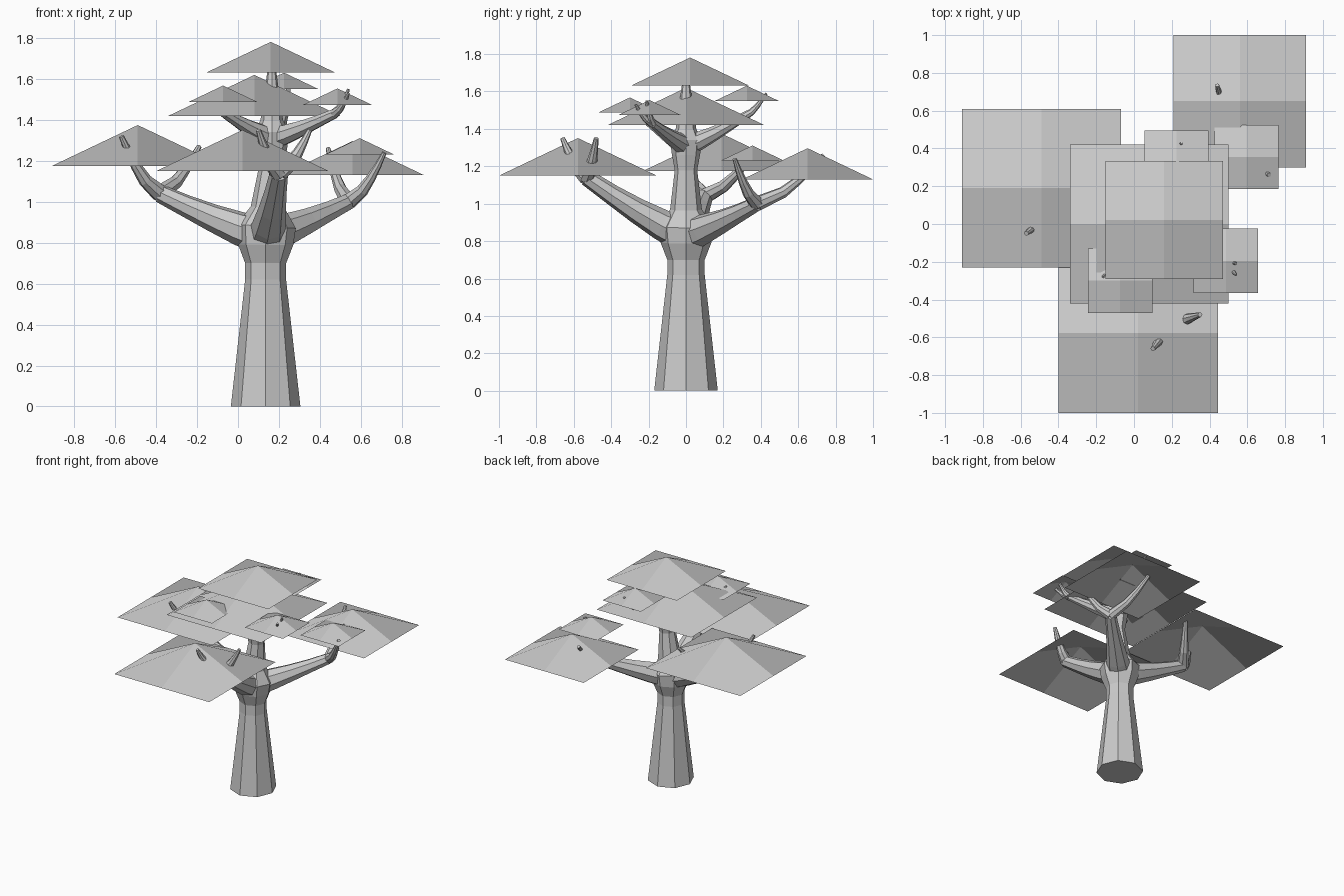
import bpy
import math
from mathutils import Vector

if "Cube" in bpy.data.objects:
    bpy.data.objects.remove(bpy.data.objects["Cube"])


def make_object(name, verts, faces):
    mesh = bpy.data.meshes.new(name)
    mesh.from_pydata(verts, [], faces)
    mesh.update()
    obj = bpy.data.objects.new(name, mesh)
    bpy.context.collection.objects.link(obj)
    return obj


def tube(name, pts, radii, sides=8):
    """Faceted limb swept along the points."""
    n = len(pts)
    side, prev = Vector((1, 0, 0)), Vector((0, 0, 1))
    verts, faces = [], []
    for i, p in enumerate(pts):
        t = (pts[min(i + 1, n - 1)] - pts[max(i - 1, 0)]).normalized()
        side = prev.rotation_difference(t) @ side
        side = (side - t * side.dot(t)).normalized()
        other, prev = t.cross(side), t
        for k in range(sides):
            a = math.tau * k / sides
            verts.append(p + radii[i] * (side * math.cos(a) + other * math.sin(a)))
    for i in range(n - 1):
        for k in range(sides):
            a, b = i * sides + k, i * sides + (k + 1) % sides
            faces.append((a, b, b + sides, a + sides))
    faces.append(tuple(reversed(range(sides))))
    faces.append(tuple(range((n - 1) * sides, n * sides)))
    return make_object(name, verts, faces)


def arc(start, end, spread, lift):
    """Path whose sideways and upward travel ease differently."""
    d = end - start
    steps = [i / 4 for i in range(5)]
    return steps, [start + Vector((d.x * t ** spread, d.y * t ** spread, d.z * t ** lift))
                   for t in steps]


def limb(name, height, thick, thin, elbow, *tips):
    """Stem from the trunk to an elbow, then thin twigs curling up to each tip."""
    elbow = Vector(elbow)
    root = Vector((trunk_x(height), 0, height))
    steps, path = arc(root, elbow, 1, 1.2)
    tube(name, path, [thin + (thick - thin) * (1 - t) ** 1.3 for t in steps])
    for i, tip in enumerate(tips):
        steps, path = arc(elbow, Vector(tip), 0.68, 1.05)
        tube(f"{name}_twig_{i + 1}", path,
             [thin * (0.98 - 0.7 * t ** 0.8) for t in steps])


def leaf_card(name, x, y, z, half):
    """Square foliage sheet of 2x2 quads with a raised centre."""
    verts = [(x + half * i, y + half * j, z + (0.476 * half if i == j == 0 else 0))
             for j in (-1, 0, 1) for i in (-1, 0, 1)]
    make_object(name, verts, [(a, a + 1, a + 4, a + 3) for a in (0, 1, 3, 4)])


def trunk_x(z):
    return 0.135 + 0.03 * min(max((z - 0.85) / 0.3, 0), 1)


# Trunk with two swollen forks: height -> radius
trunk = {0: 0.17, 0.62: 0.1, 0.7: 0.1, 0.79: 0.135, 0.88: 0.145, 0.97: 0.085,
         1.18: 0.06, 1.26: 0.075, 1.34: 0.085, 1.4: 0.055, 1.65: 0.02}
tube("trunk", [Vector((trunk_x(z), 0, z)) for z in trunk], list(trunk.values()))

# Three lower limbs
limb("left_limb", 0.83, 0.1, 0.045, (-0.38, 0.1, 1.04), (-0.57, -0.05, 1.32), (-0.19, 0.36, 1.27))
limb("front_limb", 0.83, 0.1, 0.045, (0.2, -0.53, 1.14), (0.35, -0.48, 1.35), (0.1, -0.66, 1.35))
limb("right_limb", 0.83, 0.1, 0.041, (0.54, 0.38, 1.0), (0.715, 0.26, 1.24), (0.44, 0.735, 1.26))

# Three upper limbs
limb("upper_left_limb", 1.31, 0.06, 0.025, (-0.06, -0.19, 1.43), (-0.165, -0.28, 1.52), (-0.04, -0.25, 1.5))
limb("upper_right_limb", 1.31, 0.06, 0.025, (0.47, -0.18, 1.43), (0.54, -0.21, 1.55), (0.54, -0.27, 1.53))
limb("upper_back_limb", 1.31, 0.06, 0.025, (0.23, 0.3, 1.46), (0.25, 0.43, 1.59))

# Foliage sheets: centre, base height, half width
leaf_card("left_foliage", -0.49, 0.19, 1.175, 0.42)
leaf_card("front_foliage", 0.022, -0.578, 1.15, 0.422)
leaf_card("right_foliage", 0.56, 0.65, 1.13, 0.35)
leaf_card("upper_foliage", 0.08, 0, 1.42, 0.42)
leaf_card("top_foliage", 0.16, 0.022, 1.633, 0.312)
leaf_card("small_back_foliage", 0.225, 0.325, 1.55, 0.17)
leaf_card("small_right_foliage", 0.595, 0.355, 1.23, 0.17)
leaf_card("small_left_foliage", -0.073, -0.3, 1.487, 0.17)
leaf_card("small_front_foliage", 0.486, -0.195, 1.473, 0.17)
